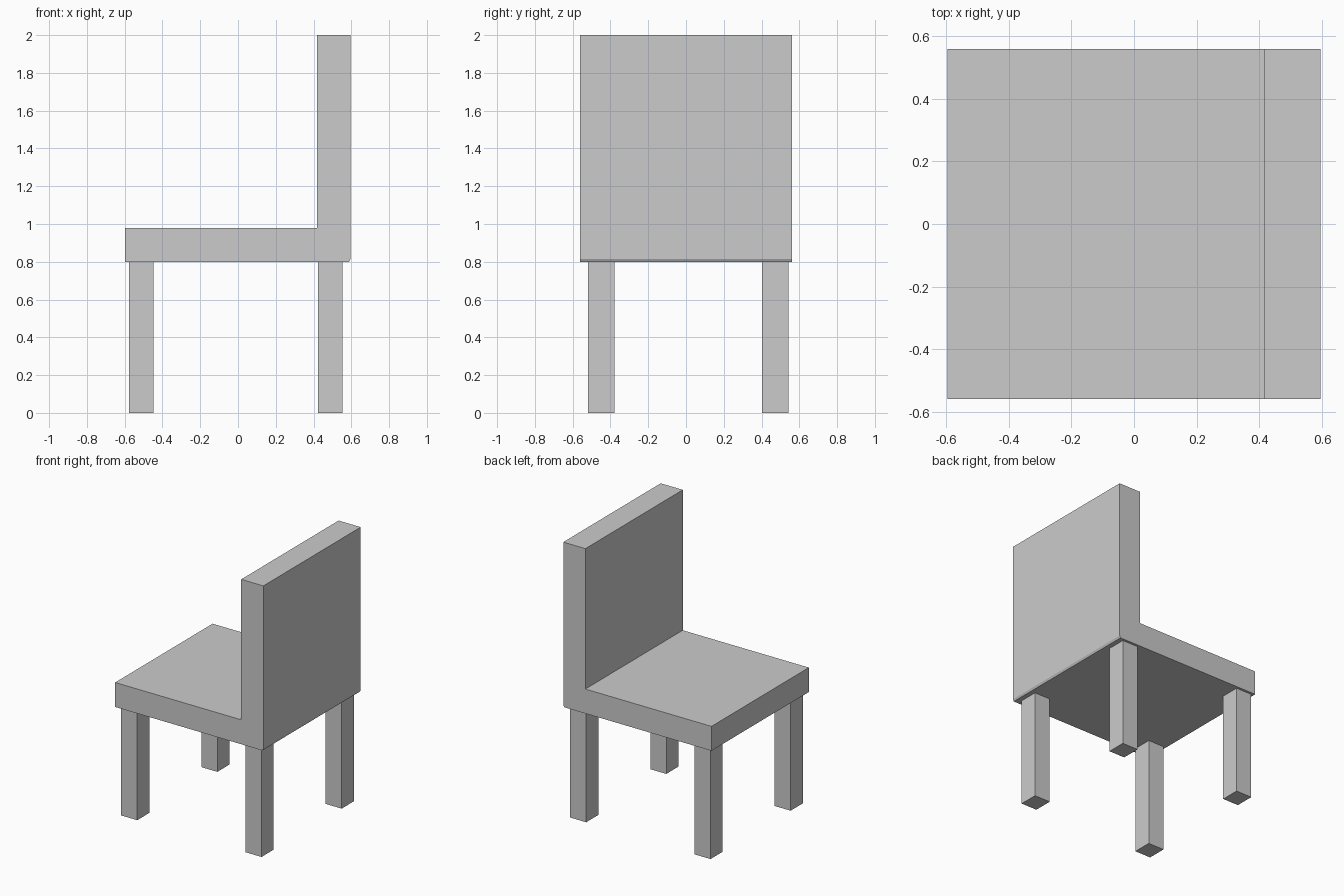
import bpy, bmesh

if "Cube" in bpy.data.objects:
    bpy.data.objects.remove(bpy.data.objects["Cube"])

Y0, Y1 = -0.56, 0.56


def finish(bm, name):
    bmesh.ops.recalc_face_normals(bm, faces=bm.faces)
    mesh = bpy.data.meshes.new(name)
    bm.to_mesh(mesh)
    bm.free()
    obj = bpy.data.objects.new(name, mesh)
    bpy.context.collection.objects.link(obj)
    return obj


def extrude(name, points, axis_vec, place):
    """Extrude a flat closed profile along a vector."""
    bm = bmesh.new()
    face = bm.faces.new([bm.verts.new(place(*p)) for p in points])
    new = bmesh.ops.extrude_face_region(bm, geom=[face], use_keep_orig=True)["geom"]
    bmesh.ops.translate(bm, vec=axis_vec,
                        verts=[g for g in new if isinstance(g, bmesh.types.BMVert)])
    return finish(bm, name)


# Seat and backrest: one L profile with a small chamfer at the lower rear edge
profile = [(-0.597, 0.80), (0.588, 0.80), (0.596, 0.815), (0.596, 2.0),
           (0.418, 2.0), (0.418, 0.978), (-0.597, 0.978)]
extrude("seat_and_backrest", profile, (0, Y1 - Y0, 0), lambda x, z: (x, Y0, z))

# Four square legs
for xname, xa, xb in (("left", -0.577, -0.448), ("right", 0.424, 0.553)):
    for yname, ya, yb in (("front", -0.519, -0.379), ("back", 0.402, 0.542)):
        extrude(f"{yname}_{xname}_leg", [(xa, ya), (xb, ya), (xb, yb), (xa, yb)],
                (0, 0, 0.80), lambda x, y: (x, y, 0))
